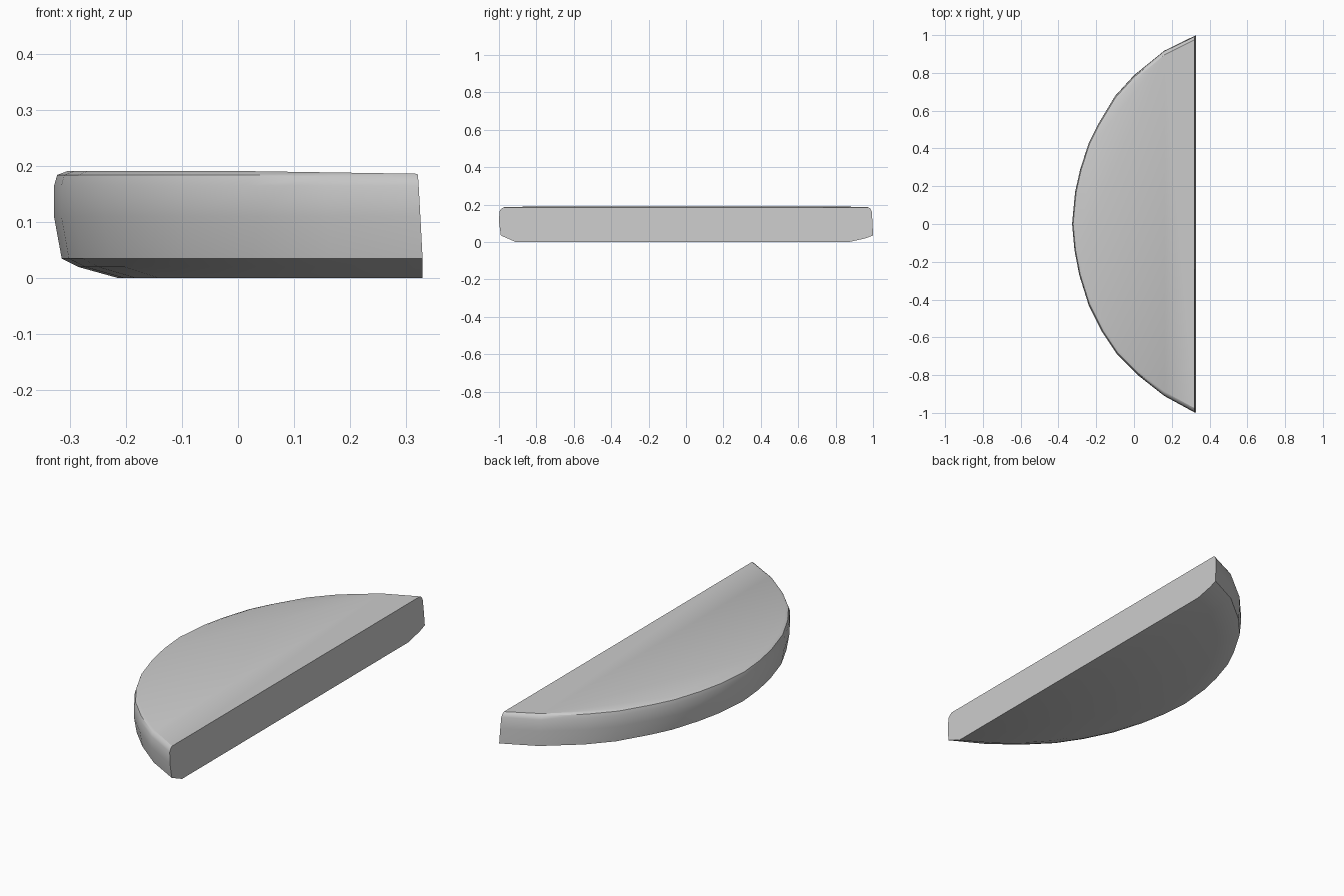
import bpy
import bmesh
import math

cube = bpy.data.objects.get("Cube")
if cube:
    bpy.data.objects.remove(cube, do_unlink=True)

grey = bpy.data.materials.new("stone grey")
grey.use_nodes = True
colour = (0.6, 0.6, 0.6, 1)
grey.diffuse_color = colour
grey.node_tree.nodes["Principled BSDF"].inputs["Base Color"].default_value = colour

# Curved edge of the half-round slab, from the back corner to the front corner
outline = [(0.325, 1.0), (0.16, 0.92), (0.0, 0.79), (-0.1, 0.68), (-0.19, 0.53),
           (-0.24, 0.43), (-0.285, 0.29), (-0.312, 0.17), (-0.328, 0.0),
           (-0.315, -0.14), (-0.29, -0.27), (-0.24, -0.43), (-0.17, -0.57),
           (-0.09, -0.69), (0.02, -0.8), (0.16, -0.91), (0.325, -1.0)]
# Layers: height, straight-face x, x scale, front y scale, back y scale
layers = [(0.0, 0.329, 0.83, 0.91, 0.87),
          (0.02, 0.329, 0.94, 0.955, 0.96),
          (0.035, 0.329, 0.985, 0.99, 1.0),
          (0.11, 0.325, 1.0, 1.0, 0.997),
          (0.165, 0.322, 0.995, 0.997, 0.993),
          (0.184, 0.321, 0.985, 0.987, 0.985),
          (0.191, 0.32, 0.955, 0.975, 0.975)]


def layer_point(x, y, layer):
    z, face_x, sx, front, back = layer
    px = face_x - (0.325 - x) * sx
    # The top edge dips slightly towards the straight face
    if z > 0.18:
        z -= 0.005 * max(0, px) / 0.32
    return px, y * (front if y < 0 else back), z


# Loft the layers into a closed slab
bm = bmesh.new()
rings = [[bm.verts.new(layer_point(x, y, layer)) for x, y in outline] for layer in layers]
count = len(outline)
for low, high in zip(rings, rings[1:]):
    for i in range(count - 1):
        bm.faces.new((low[i], low[i + 1], high[i + 1], high[i]))
bm.faces.new(rings[0])
bm.faces.new(rings[-1])
bm.faces.new([r[0] for r in rings] + [r[-1] for r in reversed(rings)])
bmesh.ops.recalc_face_normals(bm, faces=bm.faces[:])

mesh = bpy.data.meshes.new("half_round_slab")
bm.to_mesh(mesh)
bm.free()
mesh.materials.append(grey)
slab = bpy.data.objects.new("half_round_slab", mesh)
bpy.context.collection.objects.link(slab)

# Smooth the curved rim, keep the flat faces crisp
bpy.ops.object.select_all(action="DESELECT")
slab.select_set(True)
bpy.context.view_layer.objects.active = slab
bpy.ops.object.shade_smooth_by_angle(angle=math.radians(32))
